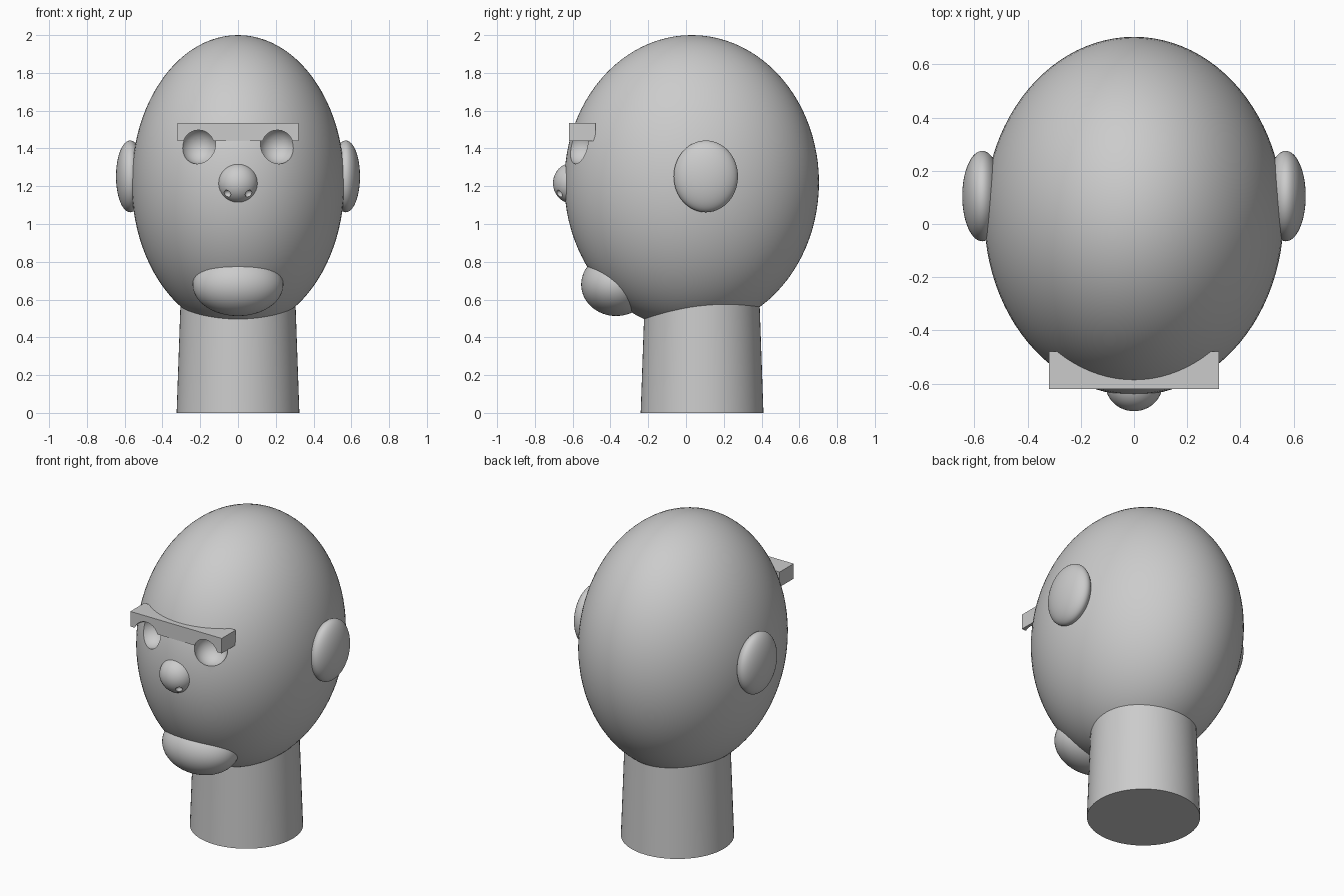
import bpy
import math

if "Cube" in bpy.data.objects:
    bpy.data.objects.remove(bpy.data.objects["Cube"])

clay = bpy.data.materials.new("warm_grey_clay")
clay.diffuse_color = (0.6, 0.6, 0.6, 1)
clay.use_nodes = True
clay.node_tree.nodes["Principled BSDF"].inputs["Base Color"].default_value = clay.diffuse_color


def finish(obj, name):
    obj.name = name
    obj.data.materials.clear()
    obj.data.materials.append(clay)
    bpy.ops.object.transform_apply(location=False, rotation=False, scale=True)
    return obj


def ellipsoid(name, loc, radii, seg=64):
    bpy.ops.mesh.primitive_uv_sphere_add(segments=seg, ring_count=seg // 2, radius=1, location=loc)
    obj = bpy.context.object
    obj.scale = radii
    return finish(obj, name)


def carve(target, cutters):
    bpy.context.view_layer.objects.active = target
    for c in cutters:
        mod = target.modifiers.new("carve", 'BOOLEAN')
        mod.operation = 'DIFFERENCE'
        mod.solver = 'EXACT'
        mod.object = c
        bpy.ops.object.modifier_apply(modifier=mod.name)


# Head and neck
head = ellipsoid("head", (0, 0.03, 1.22), (0.563, 0.674, 0.78), 96)
bpy.ops.mesh.primitive_cone_add(vertices=64, radius1=0.325, radius2=0.302, depth=0.65,
                                location=(0, 0.085, 0.325))
neck = finish(bpy.context.object, "neck")

# Brow bar
bpy.ops.mesh.primitive_cube_add(size=1, location=(0, -0.55, 1.4875))
bpy.context.object.scale = (0.64, 0.14, 0.095)
brow = finish(bpy.context.object, "brow")

# Nose, mouth and ears
nose = ellipsoid("nose", (0, -0.604, 1.216), (0.107, 0.1, 0.107), 48)
mouth = ellipsoid("mouth", (0, -0.37, 0.68), (0.24, 0.185, 0.167))
ears = [ellipsoid(f"ear_{n}", (s * 0.571, 0.105, 1.252), (0.075, 0.17, 0.19))
        for s, n in ((-1, "right"), (1, "left"))]

# Eye sockets cut through head and brow, nostrils cut into the nose
sockets = [ellipsoid("socket_cutter", (s * 0.209, -0.57, 1.414), (0.097,) * 3, 40) for s in (-1, 1)]
nostrils = [ellipsoid("nostril_cutter", (s * 0.057, -0.671, 1.16), (0.021,) * 3, 20) for s in (-1, 1)]
carve(head, sockets)
carve(brow, sockets)
carve(nose, nostrils)
for cutter in sockets + nostrils:
    bpy.data.objects.remove(cutter, do_unlink=True)

# Smooth shading with crisp cut edges
bpy.ops.object.select_all(action='DESELECT')
for obj in [head, neck, brow, nose, mouth] + ears:
    obj.select_set(True)
bpy.context.view_layer.objects.active = head
bpy.ops.object.shade_smooth_by_angle(angle=math.radians(30))
